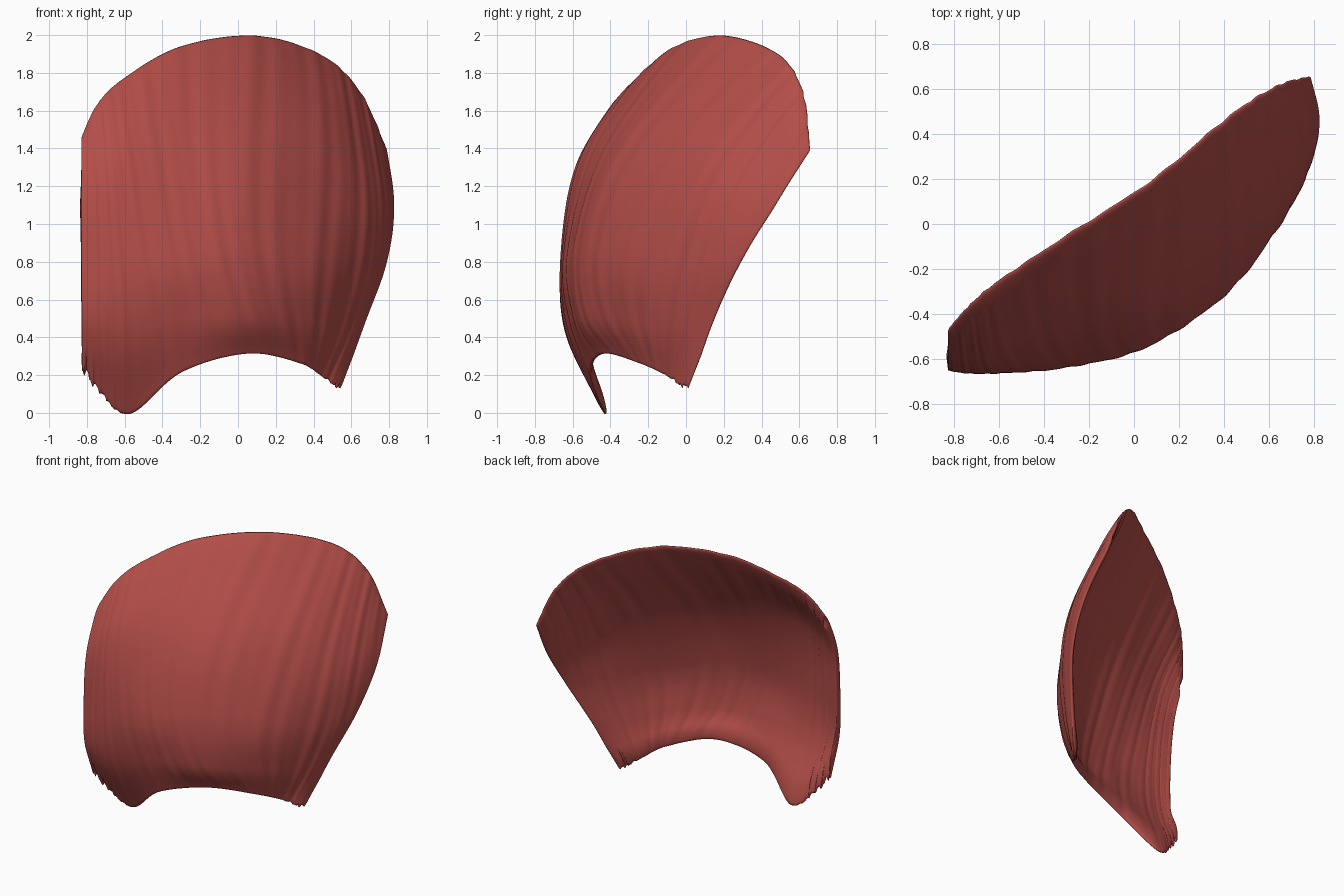
import bpy
import math
import random
from mathutils import Vector

random.seed(4)
cube = bpy.data.objects.get("Cube")
if cube:
    bpy.data.objects.remove(cube, do_unlink=True)

red = bpy.data.materials.new("muted red")
red.use_nodes = True
colour = (0.45, 0.075, 0.065, 1)
red.diffuse_color = colour
red.node_tree.nodes["Principled BSDF"].inputs["Base Color"].default_value = colour

# Ribs of the shell, each from the lower hem up to the rim
ribs = [
    [(-.83, -.54, .24), (-.83, -.64, .5), (-.83, -.65, .8), (-.83, -.62, 1.15), (-.83, -.5, 1.45)],
    [(-.73, -.49, .1), (-.74, -.645, .45), (-.74, -.66, .82), (-.74, -.6, 1.25), (-.74, -.4, 1.64)],
    [(-.57, -.43, -.01), (-.59, -.63, .42), (-.6, -.66, .85), (-.6, -.56, 1.35), (-.6, -.28, 1.78)],
    [(-.3, -.51, .21), (-.3, -.61, .5), (-.3, -.63, .85), (-.3, -.46, 1.4), (-.3, -.08, 1.95)],
    [(.05, -.44, .31), (.05, -.54, .52), (.05, -.53, .9), (.07, -.33, 1.4), (.1, .18, 2.01)],
    [(.33, -.25, .26), (.38, -.31, .5), (.42, -.29, .85), (.45, -.03, 1.4), (.45, .47, 1.91)],
    [(.45, -.1, .19), (.57, -.06, .45), (.66, .01, .8), (.7, .18, 1.2), (.66, .6, 1.71)],
    [(.555, 0, .12), (.68, .12, .47), (.8, .27, .8), (.84, .45, 1.1), (.8, .64, 1.4)],
]
ribs = [[Vector(p) for p in rib] for rib in ribs]


def spline(points, t):
    """Smooth curve through the points, with t from 0 to 1."""
    last = len(points) - 1
    i = min(int(t * last), last - 1)
    f = t * last - i
    b, c = points[i], points[i + 1]
    a = points[i - 1] if i else b * 2 - c
    d = points[i + 2] if i + 2 <= last else c * 2 - b
    return (b * 2 + (c - a) * f + (a * 2 - b * 5 + c * 4 - d) * f ** 2
            + (b * 3 - a - c * 3 + d) * f ** 3) / 2


def strands(u, v):
    """Shallow grooves slanting from hem to rim."""
    drift = 6 * v + 1.5 * math.sin(5 * v + 9 * u)
    wave = math.sin(95 * u + drift) + 0.7 * math.sin(157 * u + 2 * drift + 3 * v)
    return 0.003 * wave * (0.3 + 0.8 * u) * min(1, 0.3 + 4 * v, 0.3 + 8 * (1 - u))


def nearness(distance, width):
    """Rises smoothly to 1 at an edge of the shell."""
    return max(0, 1 - distance / width) ** 2


# Sweep a grid over the ribs, rolling the rim and left edge inward
across, along = 140, 50
verts, faces, thickness = [], [], []
outward = Vector((0.45, -0.85, 0.25))
for i in range(across + 1):
    u = i / across
    frayed = max(0, abs(u - 0.55) - 0.27) * random.uniform(-0.1, 0.15)
    for j in range(along + 1):
        v = j / along
        roll = max(nearness(1 - u, 0.06), nearness(1 - v, 0.07))
        p = spline([spline(rib, v) for rib in ribs], u)
        p += outward * (strands(u, v) - 0.022 * roll)
        p.z += frayed * max(0, 1 - 7 * v)
        p.x = max(p.x, -0.83)
        verts.append(p)
        thickness.append(1 - 0.7 * max(roll, nearness(v, 0.12)))
for i in range(across):
    for j in range(along):
        a = i * (along + 1) + j
        b = a + along + 1
        faces.append((a, b, b + 1, a + 1))

mesh = bpy.data.meshes.new("curved_shell")
mesh.from_pydata(verts, [], faces)
mesh.materials.append(red)
shell = bpy.data.objects.new("curved_shell", mesh)
bpy.context.collection.objects.link(shell)
group = shell.vertex_groups.new(name="thickness")
for index, weight in enumerate(thickness):
    group.add([index], weight, 'REPLACE')

# Wall that thins toward its edges, with a softened rim
wall = shell.modifiers.new("wall", 'SOLIDIFY')
wall.thickness = 0.05
wall.offset = -1
wall.use_even_offset = False
wall.vertex_group = group.name
soft = shell.modifiers.new("soft_rim", 'SUBSURF')
soft.levels = soft.render_levels = 1

bpy.ops.object.select_all(action='DESELECT')
shell.select_set(True)
bpy.context.view_layer.objects.active = shell
bpy.ops.object.shade_smooth()
